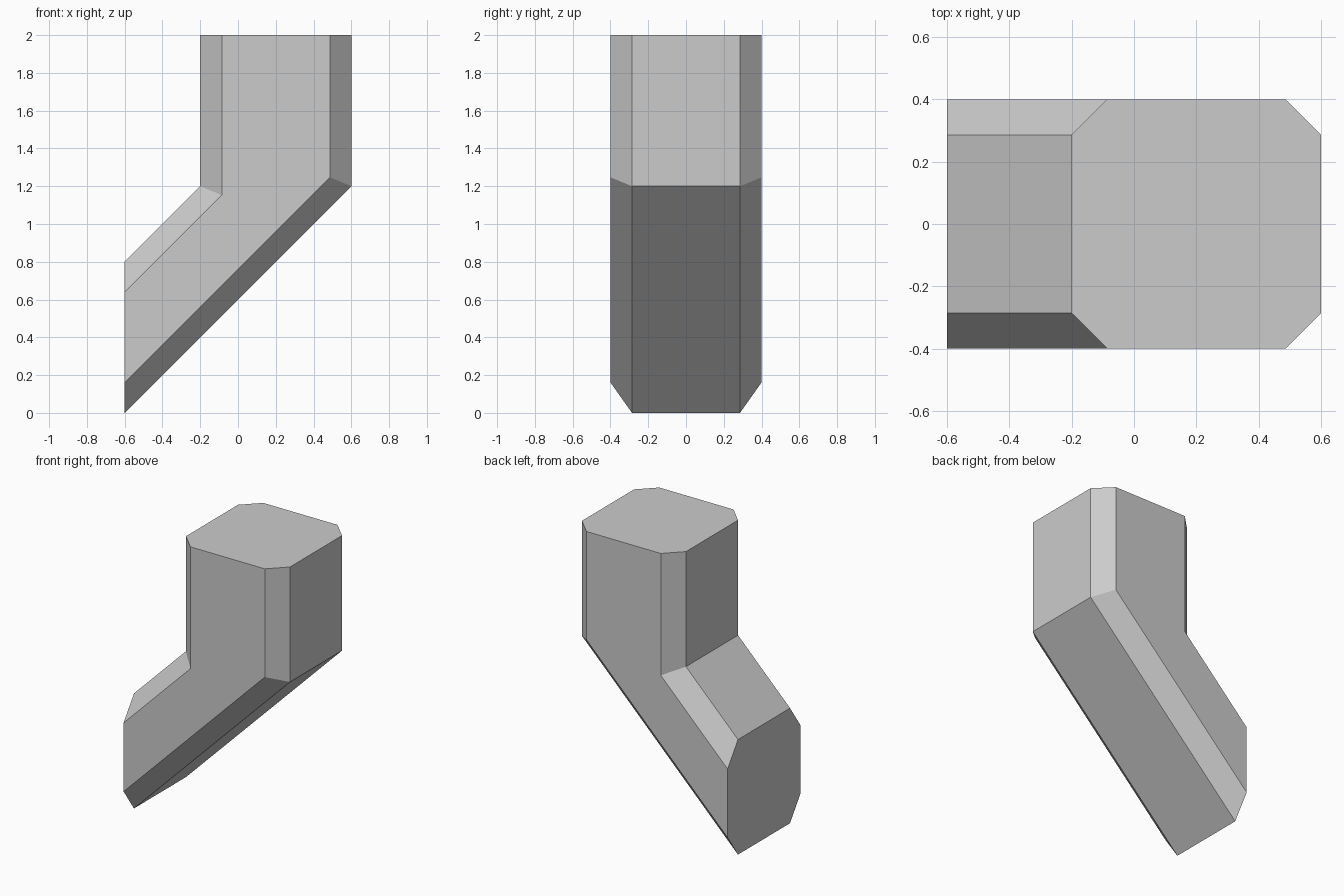
import bpy, bmesh
from mathutils import Vector

if "Cube" in bpy.data.objects:
    bpy.data.objects.remove(bpy.data.objects["Cube"])

# Side profile (x, z): upright post leaning into a 45 degree foot
PROFILE = [(-0.6, 0), (0.6, 1.2), (0.6, 2), (-0.2, 2), (-0.2, 1.2), (-0.6, 0.8)]
HALF_DEPTH = 0.4
CHAMFER = 0.114

# Extrude the profile through the full depth
bm = bmesh.new()
face = bm.faces.new([bm.verts.new((x, -HALF_DEPTH, z)) for x, z in PROFILE])
ext = bmesh.ops.extrude_face_region(bm, geom=[face], use_keep_orig=True)
moved = [g for g in ext["geom"] if isinstance(g, bmesh.types.BMVert)]
bmesh.ops.translate(bm, verts=moved, vec=(0, 2 * HALF_DEPTH, 0))
bmesh.ops.recalc_face_normals(bm, faces=bm.faces[:])


# Chamfer the long edges, leaving the flat top and the flat foot end sharp
def is_long_edge(edge):
    a, b = (v.co for v in edge.verts)
    on_side = abs(a.y - b.y) < 1e-5
    on_top = min(a.z, b.z) > 1.99
    on_foot_end = max(a.x, b.x) < -0.59
    return on_side and not on_top and not on_foot_end


bmesh.ops.bevel(bm, geom=[e for e in bm.edges if is_long_edge(e)],
                offset=CHAMFER, offset_type='OFFSET', segments=1,
                affect='EDGES', clamp_overlap=False)
bmesh.ops.recalc_face_normals(bm, faces=bm.faces[:])

mesh = bpy.data.meshes.new("angled_post")
bm.to_mesh(mesh)
bm.free()
bpy.context.collection.objects.link(bpy.data.objects.new("angled_post", mesh))
